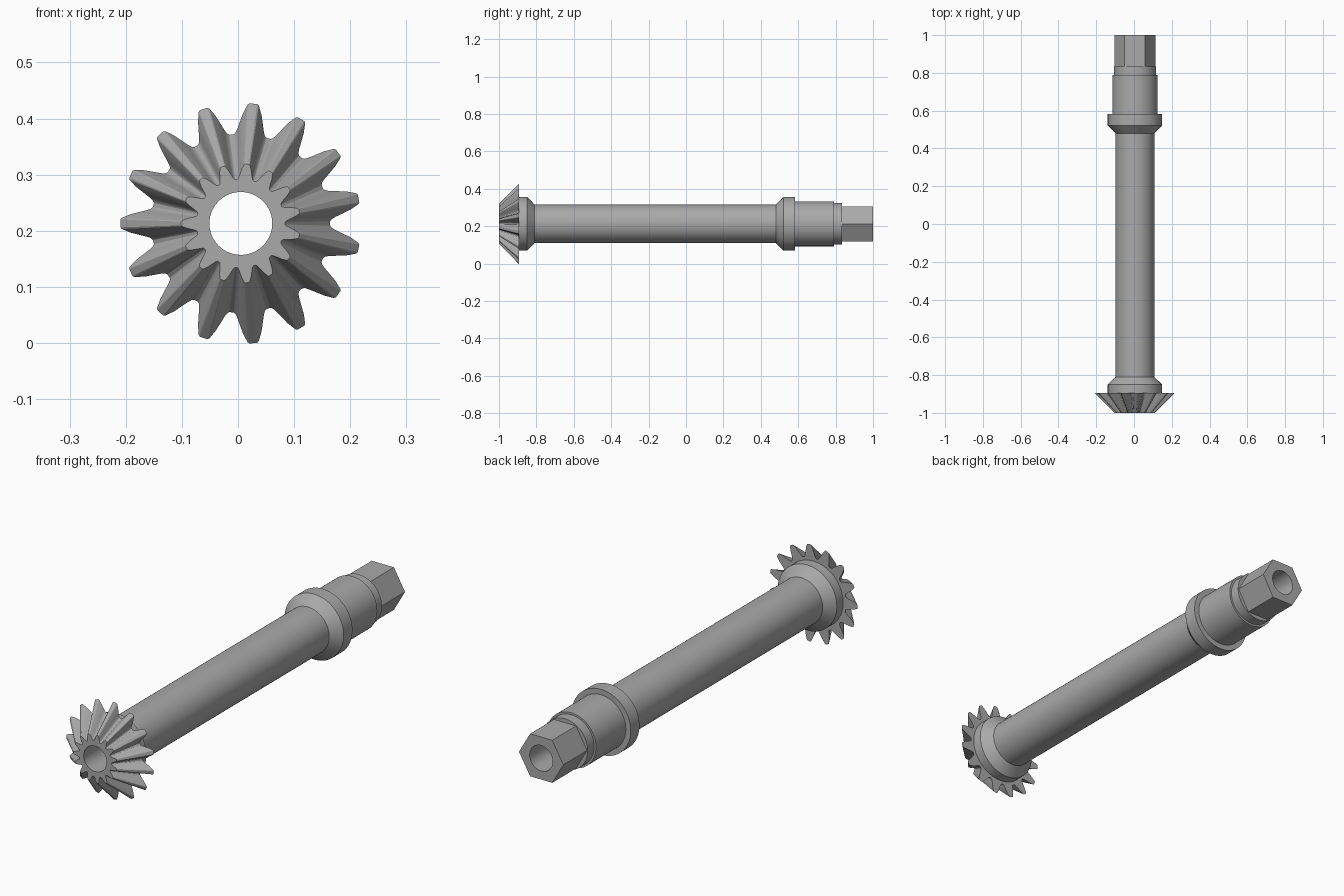
import bpy, bmesh
from math import sin, cos, pi, radians, hypot, atan2

cube = bpy.data.objects.get("Cube")
if cube:
    bpy.data.objects.remove(cube)

AXIS_X, AXIS_Z = 0.005, 0.213
BORE = 0.056
SEGMENTS = 96

steel = bpy.data.materials.new("steel grey")
steel.use_nodes = True
GREY = (0.40, 0.40, 0.40, 1)
steel.diffuse_color = GREY
steel.node_tree.nodes["Principled BSDF"].inputs["Base Color"].default_value = GREY


def circle(radius, angles=None):
    angles = angles or [2 * pi * i / SEGMENTS for i in range(SEGMENTS)]
    return [(radius * cos(a), radius * sin(a)) for a in angles]


def loft(name, sections):
    """Skin a closed chain of equal-count loops, each (y, outline), along the axis."""
    bm = bmesh.new()
    loops = [[bm.verts.new((AXIS_X + u, y, AXIS_Z + v)) for u, v in outline]
             for y, outline in sections]
    for k, a in enumerate(loops):
        b = loops[(k + 1) % len(loops)]
        for i in range(len(a)):
            j = (i + 1) % len(a)
            bm.faces.new((a[i], a[j], b[j], b[i]))
    bmesh.ops.recalc_face_normals(bm, faces=bm.faces)
    mesh = bpy.data.meshes.new(name)
    bm.to_mesh(mesh)
    bm.free()
    mesh.materials.append(steel)
    obj = bpy.data.objects.new(name, mesh)
    bpy.context.collection.objects.link(obj)
    bpy.ops.object.select_all(action='DESELECT')
    obj.select_set(True)
    bpy.context.view_layer.objects.active = obj
    bpy.ops.object.shade_smooth_by_angle(angle=radians(25))
    return obj


# Hollow shaft with both collars and the stepped bearing seat: (y, radius)
shaft_profile = [
    (-0.894, BORE), (-0.894, 0.144), (-0.85, 0.144), (-0.81, 0.103),
    (0.48, 0.103), (0.522, 0.144), (0.583, 0.144), (0.583, 0.120),
    (0.79, 0.120), (0.79, 0.111), (0.835, 0.111), (0.835, BORE)]
loft("shaft", [(y, circle(r)) for y, r in shaft_profile])

# Hexagonal drive end, corners pointing sideways
hexagon = []
side = SEGMENTS // 6
corners = [(0.108 * cos(k * pi / 3), 0.108 * sin(k * pi / 3)) for k in range(7)]
for (x0, z0), (x1, z1) in zip(corners, corners[1:]):
    hexagon += [(x0 + (x1 - x0) * i / side, z0 + (z1 - z0) * i / side)
                for i in range(side)]
hex_bore = circle(BORE, [atan2(v, u) for u, v in hexagon])
loft("hex_drive_end", [(0.835, hex_bore), (0.835, hexagon), (1, hexagon), (1, hex_bore)])

# Bevel gear: half tooth as (sideways offset, height from axis), mirrored and repeated
TEETH = 15
half_tooth = [(0.007, 0.2145), (0.010, 0.212), (0.0165, 0.196), (0.0213, 0.177),
              (0.0237, 0.167), (0.0262, 0.160), (0.0295, 0.1565)]
tooth = [(-w, h) for w, h in reversed(half_tooth)] + half_tooth
polar = []
for t in range(TEETH):
    centre = pi + 2 * pi * t / TEETH
    polar += [(centre + atan2(w, h), hypot(w, h)) for w, h in tooth]
gear_back = [(r * cos(a), r * sin(a)) for a, r in polar]
gear_front = [(u * 0.495, v * 0.495) for u, v in gear_back]
gear_bore = circle(BORE, [a for a, r in polar])
loft("bevel_gear", [(-1, gear_bore), (-1, gear_front), (-0.894, gear_back), (-0.894, gear_bore)])
